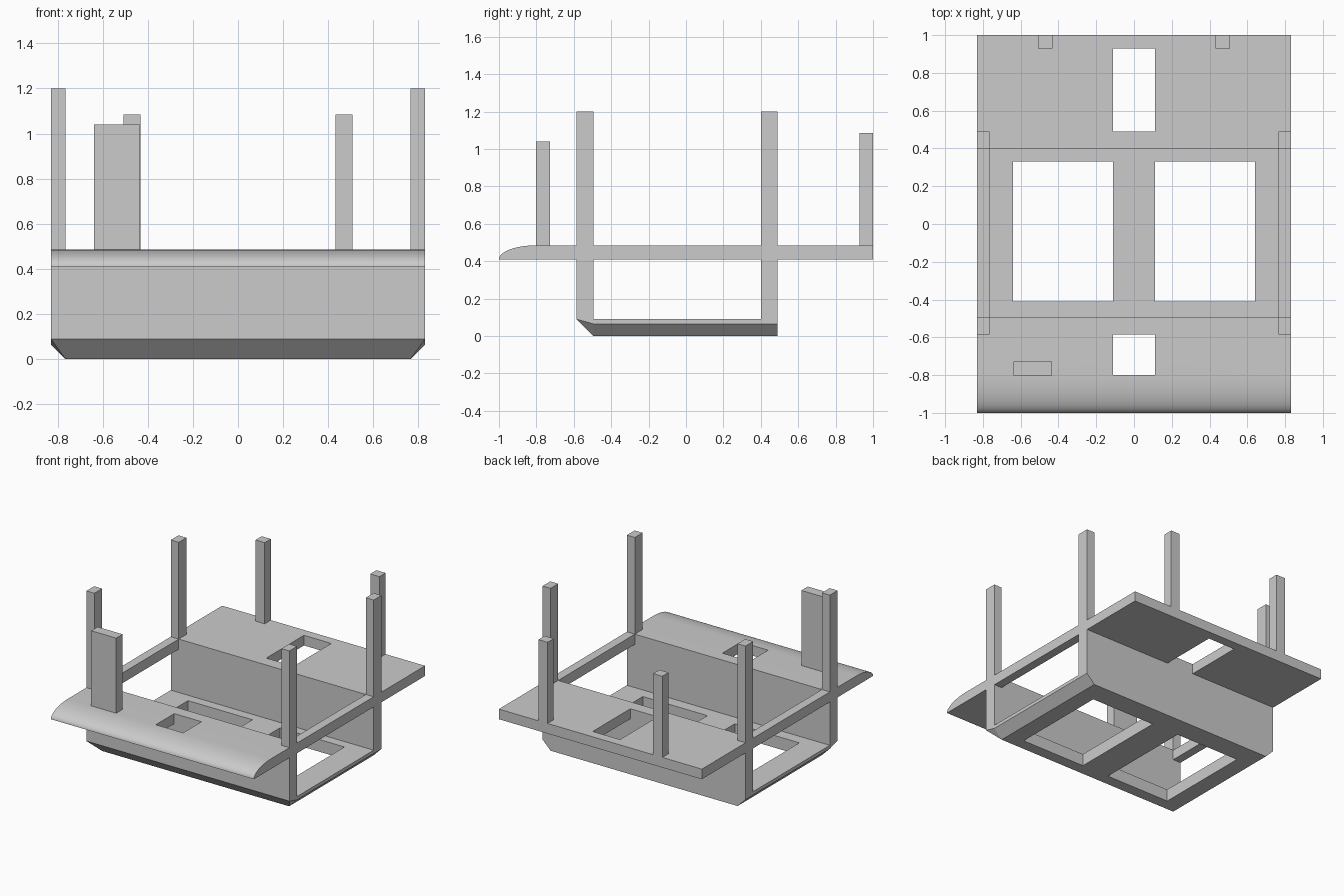
import bpy
import bmesh
from math import sin, cos, pi

if "Cube" in bpy.data.objects:
    bpy.data.objects.remove(bpy.data.objects["Cube"])

# Single light grey material
grey = bpy.data.materials.new("light_grey")
grey.use_nodes = True
COLOR = (0.6, 0.6, 0.6, 1)
grey.diffuse_color = COLOR
grey.node_tree.nodes["Principled BSDF"].inputs["Base Color"].default_value = COLOR

# Shared dimensions
HALF_W, INNER_W = 0.83, 0.765      # outer side, inner side of posts and rails
FRONT, FRONT_IN = -0.585, -0.495   # front wall
BACK_IN, BACK = 0.4, 0.49          # back wall
FLOOR, DECK_LOW, DECK = 0.09, 0.41, 0.485
POST_TOP = 1.2
SLOT = 0.112                       # half width of the centre slots


def finish(name, bm):
    bmesh.ops.recalc_face_normals(bm, faces=bm.faces)
    mesh = bpy.data.meshes.new(name)
    bm.to_mesh(mesh)
    bm.free()
    mesh.materials.append(grey)
    obj = bpy.data.objects.new(name, mesh)
    bpy.context.scene.collection.objects.link(obj)
    return obj


def box(name, xs, ys, zs):
    bm = bmesh.new()
    bmesh.ops.create_cube(bm, size=1)
    for v in bm.verts:
        v.co = [r[0] if c < 0 else r[1] for c, r in zip(v.co, (xs, ys, zs))]
    return finish(name, bm)


def activate(obj):
    bpy.ops.object.select_all(action='DESELECT')
    obj.select_set(True)
    bpy.context.view_layer.objects.active = obj


def cut(obj, xs, ys):
    """Cut a rectangular opening straight down through a part."""
    cutter = box("cutter", xs, ys, (-1, 2))
    cutter.hide_render = True
    mod = obj.modifiers.new("opening", 'BOOLEAN')
    mod.operation = 'DIFFERENCE'
    mod.solver = 'EXACT'
    mod.object = cutter
    activate(obj)
    bpy.ops.object.modifier_apply(modifier=mod.name)
    bpy.data.objects.remove(cutter)


# Floor tray with chamfered front and sides
bm = bmesh.new()
for s in (-1, 1):
    for p in ((INNER_W, FRONT_IN, 0), (INNER_W, BACK, 0),
              (HALF_W, FRONT_IN, 0.065), (HALF_W, BACK, 0.065),
              (HALF_W, FRONT, FLOOR), (HALF_W, BACK, FLOOR)):
        bm.verts.new((s * p[0], p[1], p[2]))
bmesh.ops.convex_hull(bm, input=bm.verts)
bmesh.ops.dissolve_limit(bm, angle_limit=0.01, verts=bm.verts, edges=bm.edges)
floor = finish("floor", bm)
for xs in ((-0.64, -SLOT), (SLOT, 0.64)):
    cut(floor, xs, (-0.41, 0.33))

# Full-width walls
box("front_wall", (-HALF_W, HALF_W), (FRONT, FRONT_IN), (FLOOR, DECK_LOW))
box("back_wall", (-HALF_W, HALF_W), (BACK_IN, BACK), (FLOOR, DECK_LOW))

# Front deck with rounded nose
bm = bmesh.new()
profile = [(FRONT_IN, DECK_LOW), (FRONT_IN, DECK)]
steps = 12
for i in range(steps + 1):
    a = pi / 2 * i / steps
    profile.append((-0.8 - 0.2 * sin(a), DECK_LOW + (DECK - DECK_LOW) * cos(a)))
face = bm.faces.new([bm.verts.new((-HALF_W, y, z)) for y, z in profile])
grown = bmesh.ops.extrude_face_region(bm, geom=[face])["geom"]
bmesh.ops.translate(bm, vec=(2 * HALF_W, 0, 0),
                    verts=[g for g in grown if isinstance(g, bmesh.types.BMVert)])
front_deck = finish("front_deck", bm)
cut(front_deck, (-SLOT, SLOT), (-0.8, FRONT))
activate(front_deck)
bpy.ops.object.shade_smooth_by_angle(angle=pi / 6)

# Back deck
back_deck = box("back_deck", (-HALF_W, HALF_W), (BACK_IN, 1), (DECK_LOW, DECK))
cut(back_deck, (-SLOT, SLOT), (BACK, 0.93))

# Side rails, corner posts and rear posts
for side, s in (("right", -1), ("left", 1)):
    xs = sorted((s * INNER_W, s * HALF_W))
    box(side + "_rail", xs, (FRONT_IN, BACK_IN), (DECK_LOW, DECK))
    box(side + "_front_post", xs, (FRONT, FRONT_IN), (DECK, POST_TOP))
    box(side + "_back_post", xs, (BACK_IN, BACK), (DECK, POST_TOP))
    box(side + "_rear_post", sorted((s * 0.432, s * 0.507)), (0.928, 1), (DECK, 1.085))

# Upright panel on the front deck
box("front_panel", (-0.638, -0.434), (-0.803, -0.728), (DECK - 0.01, 1.04))
